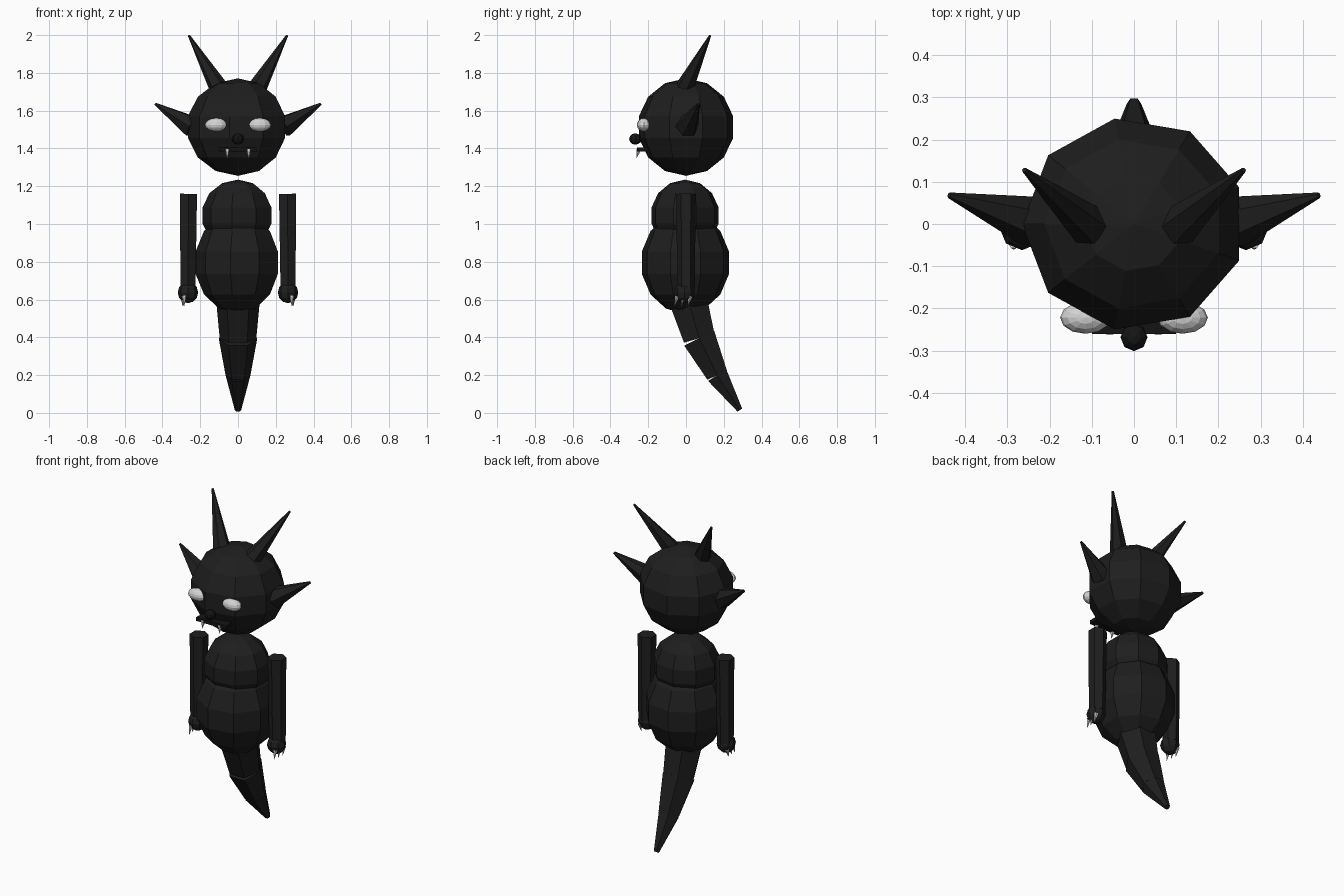
import bpy, bmesh
from math import sin, cos, pi
from mathutils import Vector, Matrix

cube = bpy.data.objects.get("Cube")
if cube:
    bpy.data.objects.remove(cube, do_unlink=True)


def material(name, value):
    m = bpy.data.materials.new(name)
    m.use_nodes = True
    colour = (value, value, value, 1)
    m.diffuse_color = colour
    bsdf = m.node_tree.nodes["Principled BSDF"]
    bsdf.inputs["Base Color"].default_value = colour
    bsdf.inputs["Roughness"].default_value = 0.8
    return m


BLACK = material("soft black", 0.013)
DARK = material("deep black", 0.007)
PALE = material("pale grey", 0.65)


def finish(name, bm, mat):
    bmesh.ops.recalc_face_normals(bm, faces=bm.faces)
    mesh = bpy.data.meshes.new(name)
    bm.to_mesh(mesh)
    bm.free()
    mesh.materials.append(mat)
    obj = bpy.data.objects.new(name, mesh)
    bpy.context.collection.objects.link(obj)
    return obj


def loft(name, rings, sides, matrix, mat):
    """Skin (radius, height) rings; the first corner sits at local -x."""
    bm = bmesh.new()
    loops = []
    for r, z in rings:
        angles = [pi + 2 * pi * i / sides for i in range(sides)]
        loops.append([bm.verts.new(matrix @ Vector((r * cos(a), r * sin(a), z)))
                      for a in angles])
    for low, high in zip(loops, loops[1:]):
        for i in range(sides):
            j = (i + 1) % sides
            bm.faces.new((low[i], low[j], high[j], high[i]))
    bm.faces.new(loops[0])
    bm.faces.new(loops[-1])
    bmesh.ops.remove_doubles(bm, verts=bm.verts, dist=1e-5)
    return finish(name, bm, mat)


def ball(name, centre, size, mat, sides=9, bands=7):
    rings = [(sin(pi * i / bands), -cos(pi * i / bands)) for i in range(bands + 1)]
    matrix = Matrix.Translation(centre) @ Matrix.Diagonal((*size, 1))
    return loft(name, rings, sides, matrix, mat)


def taper(name, start, end, r1, r2, mat, sides=6):
    """Tapered prism between two points."""
    start, end = Vector(start), Vector(end)
    axis = end - start
    matrix = Matrix.Translation(start) @ axis.to_track_quat('Z', 'Y').to_matrix().to_4x4()
    return loft(name, [(r1, 0), (r2, axis.length)], sides, matrix, mat)


# Head and body
ball("head", (0, 0, 1.513), (0.272, 0.26, 0.258), BLACK)
ball("chest", (0, -0.005, 1.045), (0.193, 0.185, 0.19), BLACK)
ball("belly", (0, -0.003, 0.795), (0.23, 0.24, 0.27), BLACK)

# Curved tail in three segments
taper("tail_upper", (0, 0.005, 0.62), (0, 0.07, 0.395), 0.118, 0.097, BLACK)
taper("tail_middle", (0, 0.07, 0.395), (0, 0.165, 0.2), 0.102, 0.066, BLACK)
taper("tail_tip", (0, 0.165, 0.2), (0, 0.285, 0.015), 0.066, 0.017, BLACK)

# Nose and mouth
ball("nose", (0, -0.268, 1.45), (0.032, 0.033, 0.03), DARK, 8, 6)
bm = bmesh.new()
bmesh.ops.create_cube(bm, size=1, matrix=Matrix.Translation((0, -0.23, 1.395))
                      @ Matrix.Diagonal((0.2, 0.06, 0.022, 1)))
finish("mouth", bm, DARK)

# Paired parts
for label, s in (("left", 1), ("right", -1)):
    taper(label + "_horn", (s * 0.105, -0.005, 1.725), (s * 0.26, 0.128, 1.998),
          0.05, 0.006, BLACK)
    taper(label + "_ear", (s * 0.24, 0.005, 1.515), (s * 0.438, 0.068, 1.636),
          0.062, 0.007, BLACK)
    ball(label + "_eye", (s * 0.115, -0.222, 1.525), (0.06, 0.038, 0.036), PALE, 12, 8)
    taper(label + "_fang", (s * 0.057, -0.25, 1.395), (s * 0.057, -0.262, 1.35),
          0.015, 0.001, PALE)
    taper(label + "_arm", (s * 0.262, 0, 1.16), (s * 0.265, 0, 0.65), 0.052, 0.046, BLACK)
    ball(label + "_hand", (s * 0.265, -0.008, 0.637), (0.054, 0.054, 0.056), BLACK, 8, 6)
    for i, y in enumerate((-0.05, -0.015, 0.02)):
        x = s * (0.285 + 0.004 * i)
        taper(f"{label}_claw_{i + 1}", (x, y + 0.004, 0.618), (x, y - 0.01, 0.567),
              0.013, 0.001, PALE)
